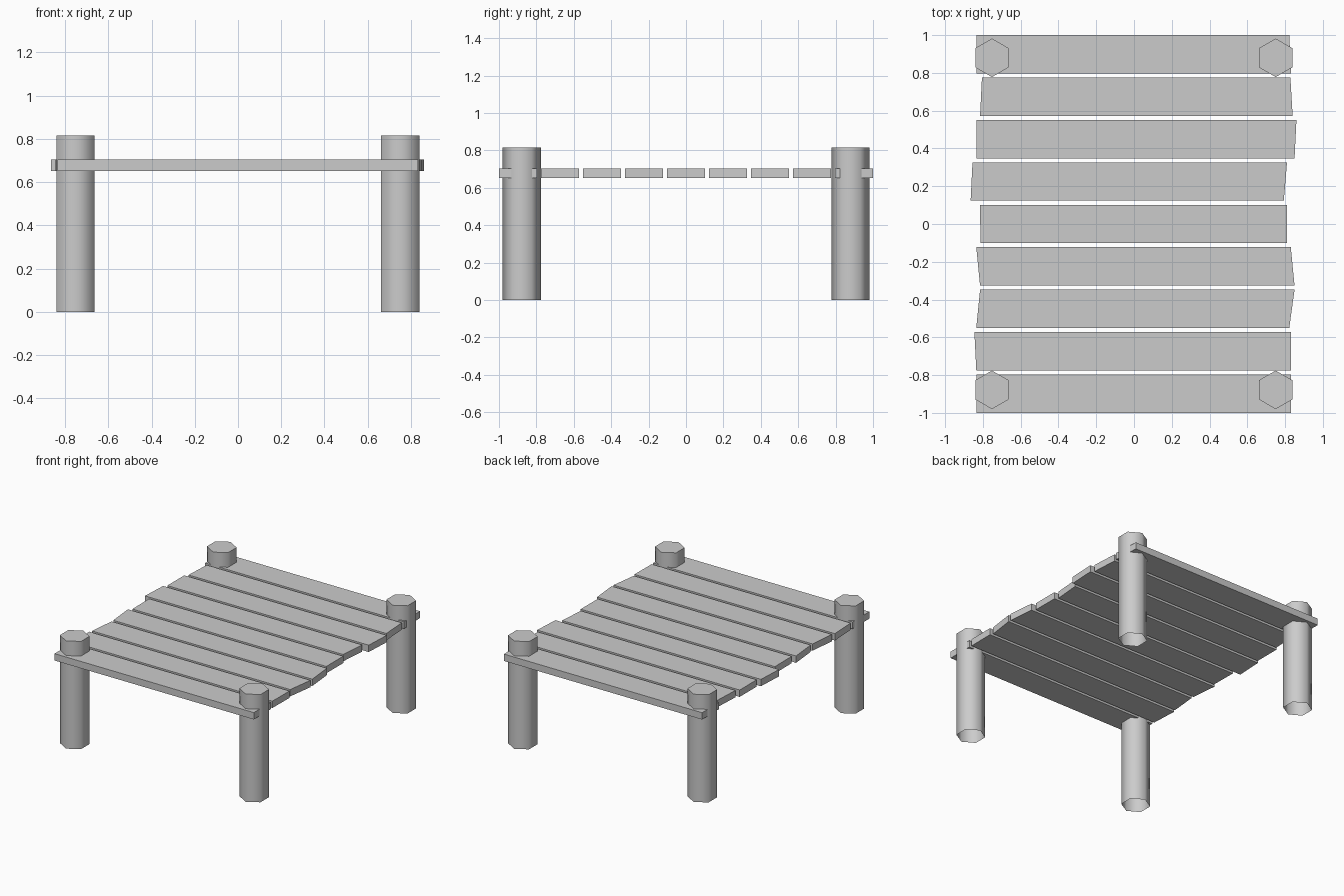
import bpy, bmesh
from math import pi
from mathutils import Matrix

if "Cube" in bpy.data.objects:
    bpy.data.objects.remove(bpy.data.objects["Cube"])

def add_object(name, bm):
    bmesh.ops.recalc_face_normals(bm, faces=bm.faces)
    mesh = bpy.data.meshes.new(name)
    bm.to_mesh(mesh)
    bm.free()
    obj = bpy.data.objects.new(name, mesh)
    bpy.context.collection.objects.link(obj)
    return obj

# Deck planks, back to front: x of back-left, front-left, front-right, back-right corners
Z0, Z1 = 0.652, 0.704
WIDTH, PITCH = 0.203, 0.2246
ends = [
    (-0.835, -0.833, 0.832, 0.822),
    (-0.805, -0.815, 0.84, 0.828),
    (-0.835, -0.835, 0.85, 0.86),
    (-0.855, -0.865, 0.793, 0.81),
    (-0.815, -0.813, 0.81, 0.81),
    (-0.835, -0.815, 0.85, 0.83),
    (-0.815, -0.835, 0.822, 0.85),
    (-0.845, -0.835, 0.83, 0.832),
    (-0.835, -0.835, 0.832, 0.832),
]
for i, (bl, fl, fr, br) in enumerate(ends):
    back = 1 - i * PITCH
    front = back - WIDTH
    bm = bmesh.new()
    verts = [bm.verts.new((x, y, Z0)) for x, y in
             ((bl, back), (fl, front), (fr, front), (br, back))]
    base = bm.faces.new(verts)
    top = bmesh.ops.extrude_face_region(bm, geom=[base], use_keep_orig=True)["geom"]
    bmesh.ops.translate(bm, vec=(0, 0, Z1 - Z0),
                        verts=[g for g in top if isinstance(g, bmesh.types.BMVert)])
    add_object(f"plank_{i + 1}", bm)

# Hexagonal corner posts with smooth sides, flat top and open bottom
HEIGHT, RADIUS = 0.815, 0.102
for side, x in (("left", -0.752), ("right", 0.75)):
    for end, y in (("front", -0.878), ("back", 0.88)):
        bm = bmesh.new()
        bmesh.ops.create_cone(bm, cap_ends=True, segments=6, radius1=RADIUS,
                              radius2=RADIUS, depth=HEIGHT,
                              matrix=Matrix.Translation((x, y, HEIGHT / 2)))
        # Point two corners along y
        if max(abs(v.co.y - y) for v in bm.verts) < RADIUS * 0.95:
            bmesh.ops.rotate(bm, verts=bm.verts, cent=(x, y, 0),
                             matrix=Matrix.Rotation(pi / 6, 3, "Z"))
        bmesh.ops.recalc_face_normals(bm, faces=bm.faces)
        bottom = [f for f in bm.faces if f.normal.z < -0.9]
        bmesh.ops.delete(bm, geom=bottom, context="FACES_ONLY")
        for f in bm.faces:
            f.smooth = abs(f.normal.z) < 0.5
        for e in bm.edges:
            if abs(e.verts[0].co.z - e.verts[1].co.z) < 1e-4:
                e.smooth = False
        add_object(f"{end}_{side}_post", bm)
